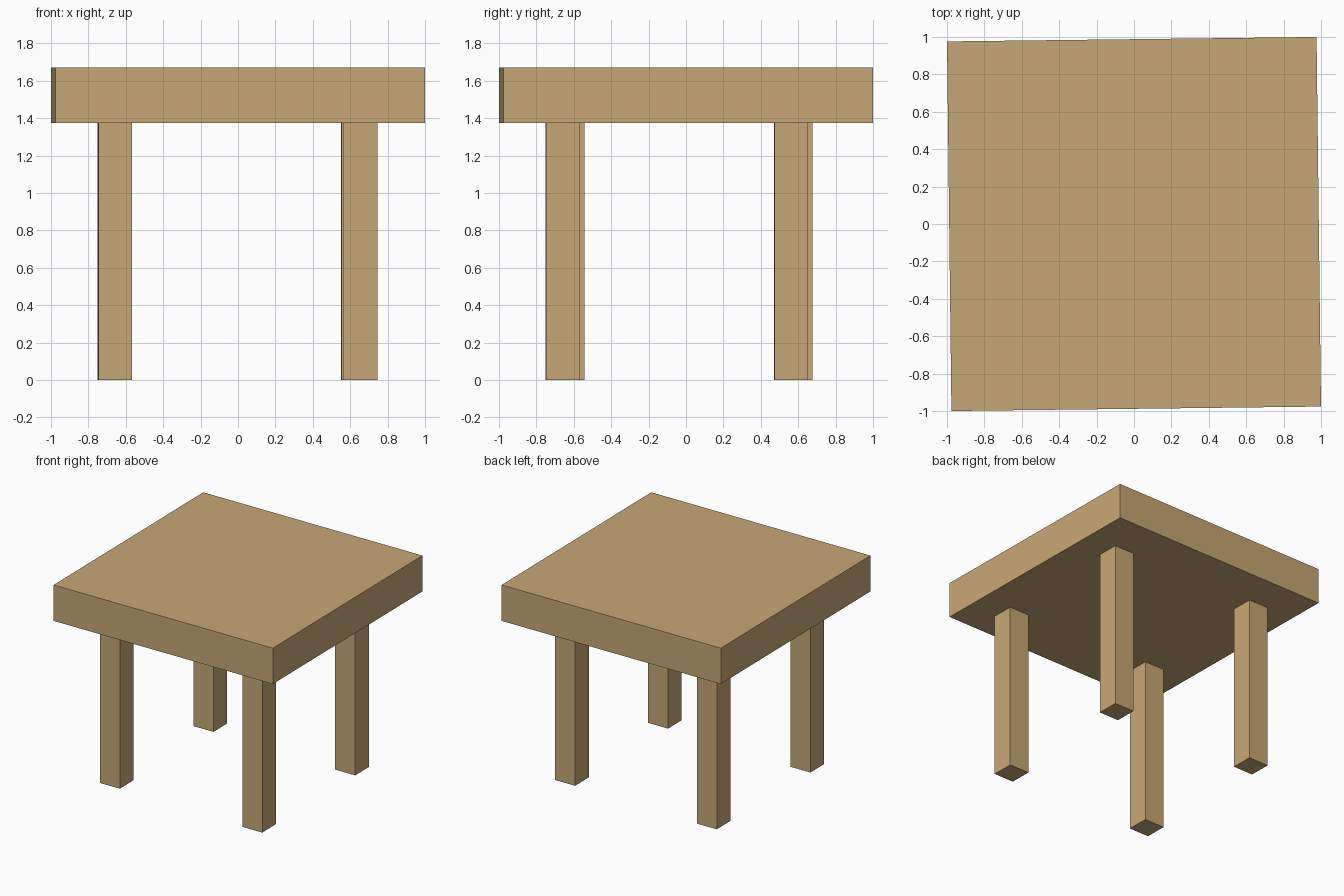
import bpy

if "Cube" in bpy.data.objects:
    bpy.data.objects.remove(bpy.data.objects["Cube"])

TILT = 0.012   # the table is turned very slightly about z
LEG_TOP, TOP = 1.375, 1.67

wood = bpy.data.materials.new("wood")
wood.diffuse_color = (0.57, 0.39, 0.18, 1)
wood.use_nodes = True
wood.node_tree.nodes["Principled BSDF"].inputs["Base Color"].default_value = wood.diffuse_color


def box(name, x, y, z0, z1, width):
    bpy.ops.mesh.primitive_cube_add(size=1, location=(x, y, (z0 + z1) / 2),
                                    rotation=(0, 0, TILT))
    ob = bpy.context.object
    ob.name = name
    ob.scale = (width, width, z1 - z0)
    ob.data.materials.append(wood)


# Thick square top
box("tabletop", 0, 0, LEG_TOP, TOP, 1.976)

# Four square legs, slightly unevenly placed
legs = {
    "front_left_leg": (-0.658, -0.635),
    "front_right_leg": (0.654, -0.66),
    "back_left_leg": (-0.661, 0.585),
    "back_right_leg": (0.643, 0.562),
}
for name, (x, y) in legs.items():
    box(name, x, y, 0, LEG_TOP, 0.18)
